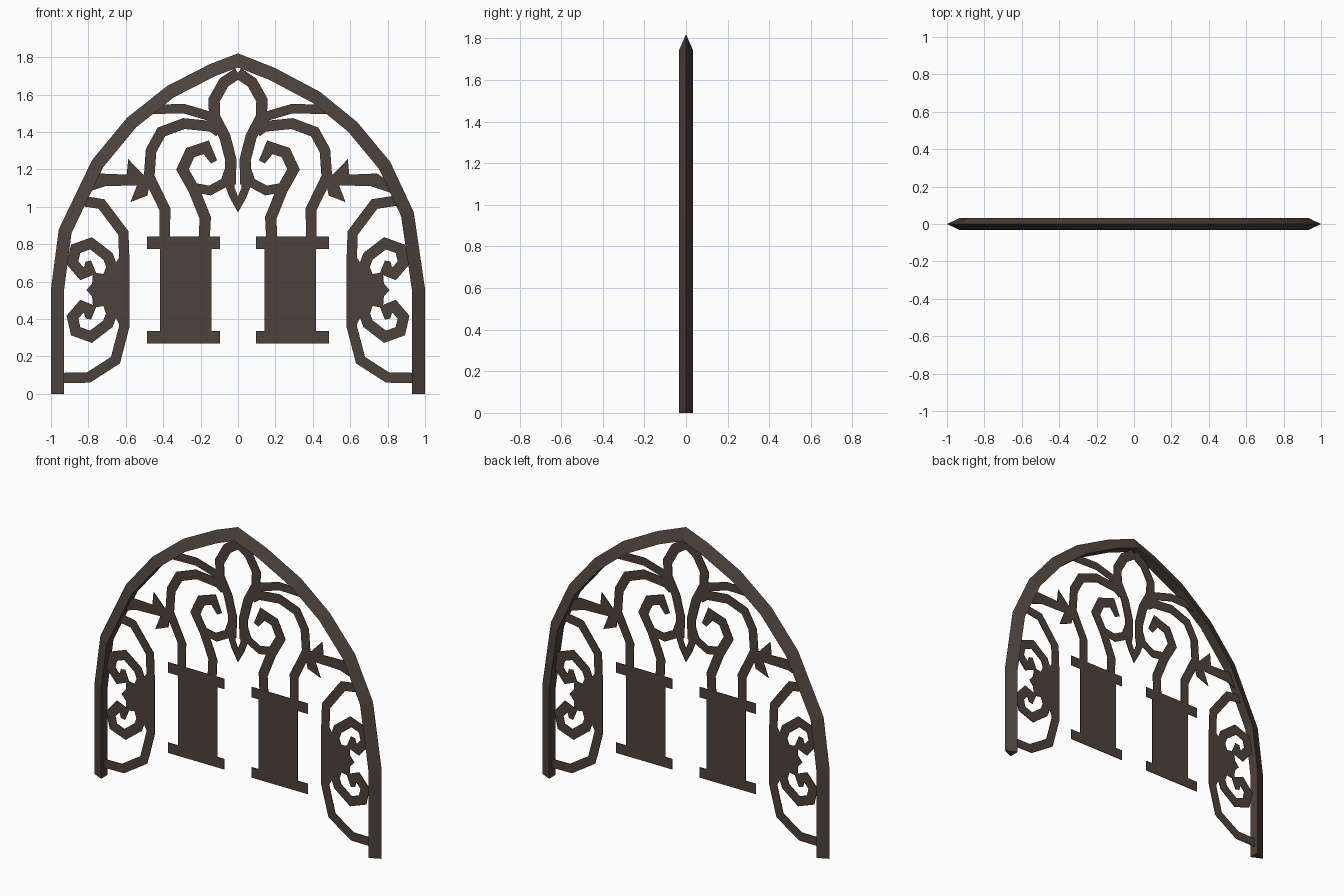
import bpy, bmesh
from mathutils import Vector

if "Cube" in bpy.data.objects:
    bpy.data.objects.remove(bpy.data.objects["Cube"])

iron = bpy.data.materials.new("dark brown iron")
iron.diffuse_color = (0.073, 0.055, 0.045, 1)
iron.use_nodes = True
iron.node_tree.nodes["Principled BSDF"].inputs["Base Color"].default_value = iron.diffuse_color


def finish(name, bm):
    bmesh.ops.recalc_face_normals(bm, faces=bm.faces[:])
    me = bpy.data.meshes.new(name)
    bm.to_mesh(me)
    bm.free()
    me.materials.append(iron)
    ob = bpy.data.objects.new(name, me)
    bpy.context.collection.objects.link(ob)
    return ob


def offsets(pts, width):
    """Mitred sideways offset vector at each point of a path."""
    p = [Vector(q) for q in pts]
    out = []
    for i in range(len(p)):
        a = (p[i] - p[max(i - 1, 0)])
        b = (p[min(i + 1, len(p) - 1)] - p[i])
        a = (a if a.length else b).normalized()
        b = (b if b.length else a).normalized()
        t = (a + b).normalized()
        out.append(Vector((t.y, -t.x)) * width / max(t.dot(a), 0.6))
    return p, out


def plate(name, strips=(), polys=()):
    """Flat bars and cut shapes, thin, mirrored to the other side."""
    bm = bmesh.new()
    v = lambda q: bm.verts.new((q[0], 0, q[1]))
    for pts, w, tip in strips:
        p, off = offsets(pts, w / 2)
        off[-1] *= tip
        rows = [(v(q + o), v(q - o)) for q, o in zip(p, off)]
        for a, b in zip(rows, rows[1:]):
            bm.faces.new((a[0], b[0], b[1], a[1]))
    for pts in polys:
        bm.faces.new([v(q) for q in pts])
    ob = finish(name, bm)
    for f in ob.data.polygons:
        if f.normal.y > 0:
            f.flip()
    s = ob.modifiers.new("thin", 'SOLIDIFY')
    s.thickness, s.offset = 0.004, 0
    m = ob.modifiers.new("mirror", 'MIRROR')
    m.use_axis = (True, False, False)
    m.use_mirror_merge = False
    return ob


def rect(x0, x1, z0, z1):
    return [(x0, z0), (x1, z0), (x1, z1), (x0, z1)]


# Pointed arch frame: triangular section, ridge outside, flat face inside
arch = [(-1, 0), (-1, .56), (-.958, .88), (-.78, 1.25), (-.594, 1.475),
        (-.38, 1.645), (-.15, 1.763), (0, 1.82), (.198, 1.742), (.439, 1.614),
        (.637, 1.453), (.814, 1.24), (.94, .97), (1, .56), (1, 0)]
bm = bmesh.new()
p, off = offsets(arch, 0.07)
rings = []
for q, o in zip(p, off):
    i = q + o
    rings.append([bm.verts.new((q.x, 0, q.y)), bm.verts.new((i.x, -.033, i.y)),
                  bm.verts.new((i.x, .033, i.y))])
for a, b in zip(rings, rings[1:]):
    for k in range(3):
        n = (k + 1) % 3
        bm.faces.new((a[k], a[n], b[n], b[k]))
bm.faces.new(rings[0])
bm.faces.new(rings[-1])
finish("arch_frame", bm)

# Columns with cap and foot
plate("column", polys=[rect(-.417, -.143, .335, .775),
                       rect(-.487, -.095, .775, .84), rect(-.487, -.095, .27, .335)])

# Side bracket with two curls
curl = [(-.66, .64), (-.695, .735), (-.786, .805), (-.868, .775), (-.885, .70),
        (-.835, .642), (-.79, .66), (-.80, .71)]
low_curl = [(x, 1.11 - z) for x, z in curl]
bracket = [(-.94, .085), (-.80, .087), (-.655, .18), (-.608, .36), (-.608, .72),
           (-.613, .86), (-.73, 1.015), (-.86, 1.035)]
web = [(-.58, .36), (-.58, .73), (-.635, .73), (-.66, .69), (-.70, .69), (-.72, .64),
       (-.775, .65), (-.78, .59), (-.81, .555), (-.78, .52), (-.775, .46),
       (-.72, .47), (-.70, .41), (-.66, .42), (-.635, .37)]
plate("side_bracket", [(bracket, .055, 1), (curl, .058, .5), (low_curl, .058, .5)], [web])

# Leaf arm between frame and scroll
plate("leaf_arm", polys=[[(-.86, 1.06), (-.82, 1.12), (-.745, 1.178), (-.595, 1.172),
      (-.587, 1.255), (-.51, 1.175), (-.465, 1.16), (-.485, 1.06), (-.575, 1.025),
      (-.54, 1.115), (-.71, 1.11)]])

# Large scroll rising from the column
big = [(-.392, .84), (-.39, .985), (-.475, 1.16), (-.465, 1.30), (-.41, 1.40),
       (-.29, 1.445), (-.14, 1.43), (-.10, 1.40)]
small = [(-.18, .84), (-.175, .94), (-.235, 1.09), (-.297, 1.20), (-.255, 1.29),
         (-.17, 1.318), (-.128, 1.24)]
link = [(-.25, 1.105), (-.15, 1.087), (-.07, 1.13), (-.045, 1.20)]
plate("scroll", [(big, .057, 1), (small, .06, .6), (link, .05, 1)])

# Central loop, its side arm and the pendant tip
loop = [(0, 1.715), (-.075, 1.665), (-.128, 1.57), (-.125, 1.48), (-.07, 1.375),
        (-.038, 1.25), (-.042, 1.12)]
arm = [(-.48, 1.52), (-.29, 1.525), (-.12, 1.475)]
plate("centre_loop", [(loop, .06, 1), (arm, .05, 1)],
      [[(-.075, 1.13), (-.045, 1.05), (0, .97), (0, 1.055), (-.018, 1.10), (-.018, 1.14)],
       [(-.15, 1.46), (-.11, 1.49), (-.06, 1.38), (-.09, 1.36)]])
